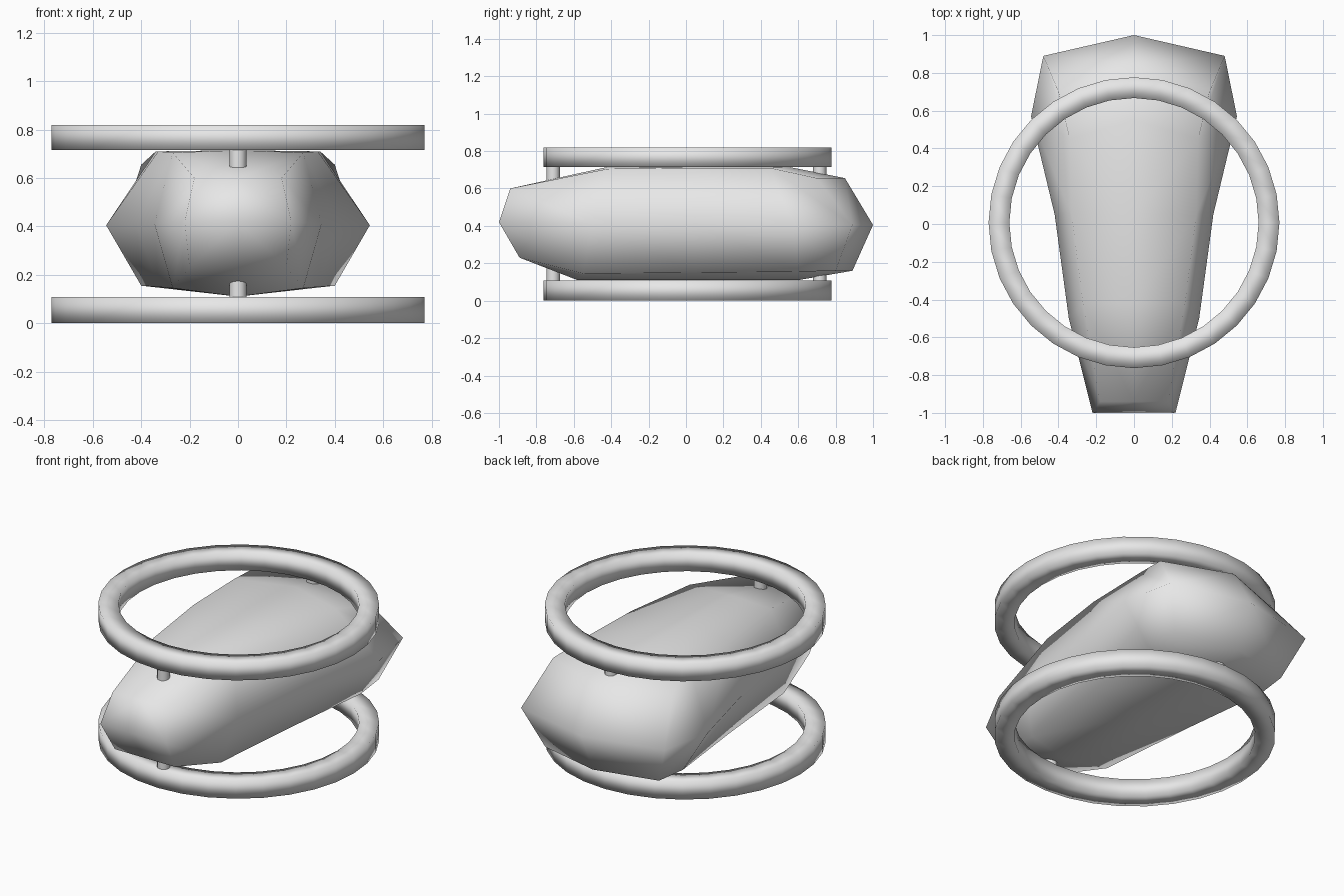
import bpy, bmesh, math
from mathutils import Vector

cube = bpy.data.objects.get("Cube")
if cube:
    bpy.data.objects.remove(cube, do_unlink=True)

GREY = (0.8, 0.8, 0.8, 1.0)
grey = bpy.data.materials.new("plain_grey")
grey.use_nodes = True
grey.diffuse_color = GREY
grey.node_tree.nodes["Principled BSDF"].inputs["Base Color"].default_value = GREY


def finish(bm, name, angle=None):
    """Turn a bmesh into a smooth shaded grey object."""
    bmesh.ops.recalc_face_normals(bm, faces=bm.faces)
    mesh = bpy.data.meshes.new(name)
    bm.to_mesh(mesh)
    bm.free()
    mesh.materials.append(grey)
    obj = bpy.data.objects.new(name, mesh)
    bpy.context.collection.objects.link(obj)
    bpy.ops.object.select_all(action='DESELECT')
    obj.select_set(True)
    bpy.context.view_layer.objects.active = obj
    if angle:
        bpy.ops.object.shade_smooth_by_angle(angle=math.radians(angle))
    else:
        bpy.ops.object.shade_smooth()
    return obj


# Body: half sections from front to back, each running
# top centre, top shoulder, waist, bottom shoulder, bottom centre
SECTIONS = [
    [(0, -.94, .6), (.18, -.94, .6), (.22, -1, .42), (.2, -.89, .23), (0, -.89, .23)],
    [(0, -.42, .715), (.27, -.42, .705), (.345, -.5, .41), (.27, -.55, .145), (0, -.58, .11)],
    [(0, .05, .715), (.33, .05, .71), (.42, .05, .41), (.33, .05, .15), (0, .05, .11)],
    [(0, .55, .715), (.34, .45, .71), (.545, .57, .405), (.4, .6, .155), (0, .6, .11)],
    [(0, .85, .655), (.4, .7, .655), (.48, .89, .405), (.38, .8, .16), (0, .89, .16)],
]
bm = bmesh.new()
rows = [[bm.verts.new(p) for p in section] for section in SECTIONS]
for a, b in zip(rows, rows[1:]):
    for i in range(len(a) - 1):
        bm.faces.new((a[i], a[i + 1], b[i + 1], b[i]))

# Nose and tail caps meet on a ridge at waist height
for row, ridge in ((rows[0], (0, -1, .42)), (rows[-1], (0, 1, .405))):
    mid = bm.verts.new(ridge)
    bm.faces.new((row[0], row[1], row[2], mid))
    bm.faces.new((mid, row[2], row[3], row[4]))

body = finish(bm, "body")
mirror = body.modifiers.new("mirror", 'MIRROR')
mirror.use_clip = True


# Hoops: square section swept round the vertical axis
def hoop(name, low, high, inner=.66, outer=.77, steps=32):
    bm = bmesh.new()
    profile = [(inner, low), (outer, low), (outer, high), (inner, high)]
    loops = []
    for k in range(steps):
        t = math.tau * k / steps
        loops.append([bm.verts.new((r * math.cos(t), r * math.sin(t) + .007, z))
                      for r, z in profile])
    for k in range(steps):
        a, b = loops[k], loops[(k + 1) % steps]
        for i in range(4):
            j = (i + 1) % 4
            bm.faces.new((a[i], a[j], b[j], b[i]))
    return finish(bm, name)


hoop("upper_hoop", .715, .82)
hoop("lower_hoop", 0, .108)


# Pegs joining the hoops to the body
def peg(name, y, low, high):
    bm = bmesh.new()
    bmesh.ops.create_cone(bm, cap_ends=True, segments=12, radius1=.036,
                          radius2=.036, depth=high - low)
    bmesh.ops.translate(bm, verts=bm.verts, vec=Vector((0, y, (low + high) / 2)))
    return finish(bm, name, 40)


for end, y in (("front", -.71), ("back", .715)):
    peg("upper_peg_" + end, y, .63, .77)
    peg("lower_peg_" + end, y, .05, .2)
